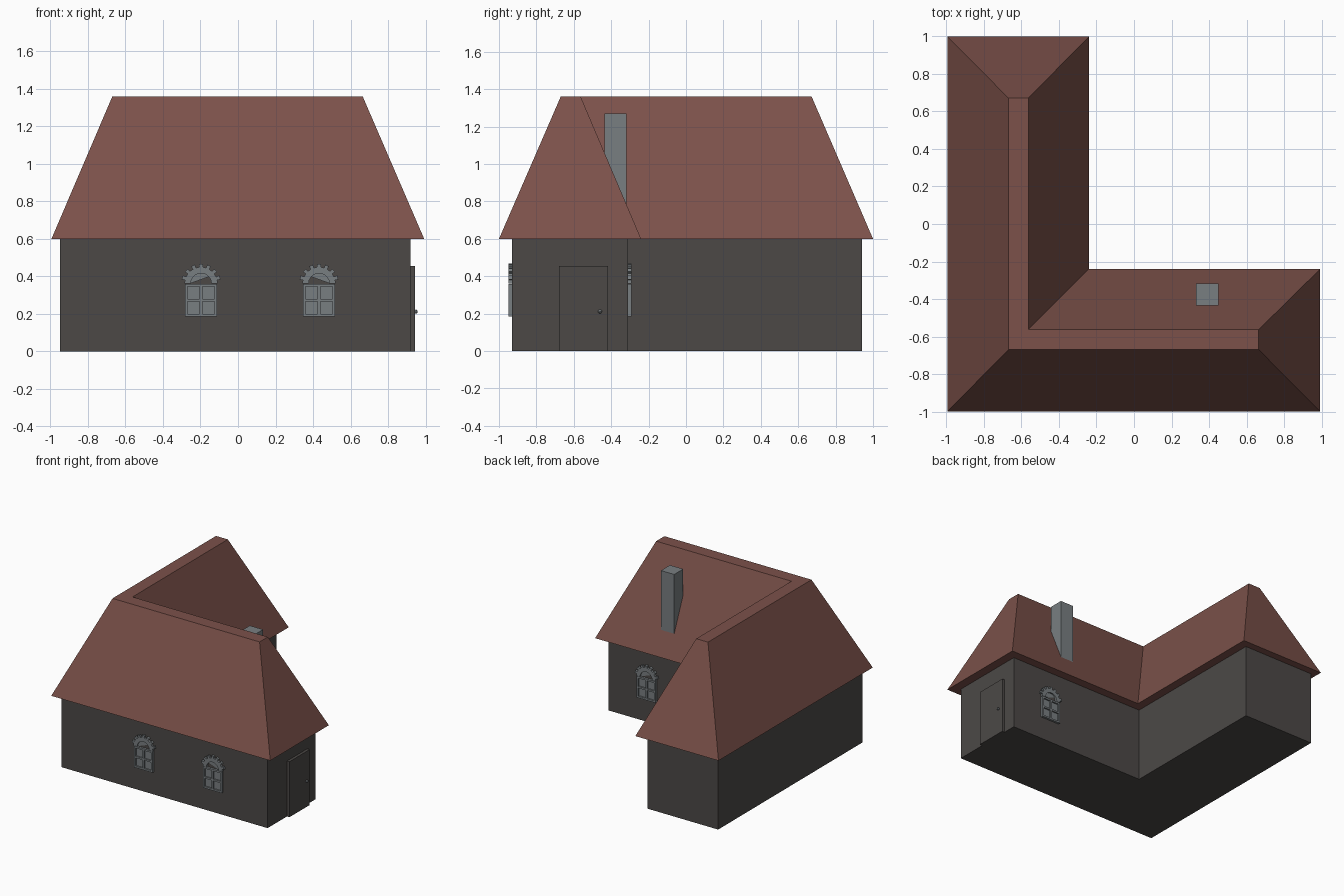
import bpy, bmesh, math

if "Cube" in bpy.data.objects:
    bpy.data.objects.remove(bpy.data.objects["Cube"])


def material(name, rgb):
    m = bpy.data.materials.new(name)
    m.diffuse_color = (*rgb, 1)
    m.use_nodes = True
    m.node_tree.nodes["Principled BSDF"].inputs["Base Color"].default_value = m.diffuse_color
    return m


ROOF = material("roof red brown", (0.200, 0.083, 0.068))
WALL = material("wall dark grey", (0.072, 0.066, 0.062))
STONE = material("blue grey stone", (0.190, 0.210, 0.220))


def finish(bm, name, mat):
    bmesh.ops.recalc_face_normals(bm, faces=bm.faces)
    me = bpy.data.meshes.new(name)
    bm.to_mesh(me)
    bm.free()
    me.materials.append(mat)
    ob = bpy.data.objects.new(name, me)
    bpy.context.collection.objects.link(ob)
    return ob


def loft(name, low, high, mat):
    """Closed solid between two matching rings of 3D points."""
    bm = bmesh.new()
    a = [bm.verts.new(p) for p in low]
    b = [bm.verts.new(p) for p in high]
    n = len(a)
    for i in range(n):
        j = (i + 1) % n
        bm.faces.new((a[i], a[j], b[j], b[i]))
    bm.faces.new(a[::-1])
    bm.faces.new(b)
    return finish(bm, name, mat)


def box(name, lo, hi, mat):
    ring = [(lo[0], lo[1]), (hi[0], lo[1]), (hi[0], hi[1]), (lo[0], hi[1])]
    return loft(name, [(*p, lo[2]) for p in ring], [(*p, hi[2]) for p in ring], mat)


def ell(x0, x1, xi, y0, y1, yi, z):
    """L-shaped ring: outer bounds and the inner corner (xi, yi)."""
    return [(x, y, z) for x, y in
            ((x0, y0), (x1, y0), (x1, yi), (xi, yi), (xi, y1), (x0, y1))]


# Walls and hipped roof with a narrow flat ridge
wall = (-0.95, 0.92, -0.31, -0.93, 0.94, -0.31)
loft("walls", ell(*wall, 0), ell(*wall, 0.6), WALL)
loft("roof", ell(-0.995, 0.993, -0.24, -1, 1, -0.24, 0.6),
     ell(-0.67, 0.665, -0.563, -0.67, 0.672, -0.563, 1.36), ROOF)

# Chimney on the inner slope
box("chimney", (0.33, -0.435, 0.78), (0.45, -0.318, 1.27), STONE)

# Door on the right end, with a round knob
box("door", (0.91, -0.68, 0), (0.943, -0.417, 0.455), WALL)
bm = bmesh.new()
bmesh.ops.create_icosphere(bm, subdivisions=2, radius=0.011)
bmesh.ops.translate(bm, verts=bm.verts, vec=(0.948, -0.46, 0.212))
finish(bm, "door_knob", STONE)


def window(name, cx, y, out, flip):
    """Arched window on a wall at y, facing out (-1 front, 1 back)."""
    def plate(part, pts, depth):
        loft(name + part, [(cx + u, y - out * 0.005, v) for u, v in pts],
             [(cx + u, y + out * depth, v) for u, v in pts], STONE)

    def rect(part, u0, u1, v0, v1, depth):
        plate(part, [(u0, v0), (u1, v0), (u1, v1), (u0, v1)], depth)

    def polar(r, deg):
        t = math.radians(deg)
        return (r * math.cos(t), 0.362 + r * math.sin(t))

    # Four recessed panes behind a frame of bars
    w, b, z0, z1 = 0.085, 0.014, 0.185, 0.36
    rect("_panes", -w, w, z0, z1, 0.006)
    for i, u in enumerate((-w, -b / 2, w - b)):
        rect("_upright_%d" % i, u, u + b, z0, z1, 0.018)
    for i, v in enumerate((z0, (z0 + z1 - b) / 2, z1 - b)):
        rect("_crossbar_%d" % i, -w, w, v, v + b, 0.018)
    # Toothed stone arch: alternating short and long blocks
    n = 15
    outer = []
    for i in range(n):
        r = 0.088 if i % 2 == 0 else 0.106
        outer += [polar(r, 180 * i / n), polar(r, 180 * (i + 1) / n)]
    inner = [polar(0.055, 180 - 18 * i) for i in range(11)]
    plate("_arch", outer + inner, 0.018)
    # Arch infill, cut by a sloping chord
    fill = [polar(0.058, 40 + 14 * i) for i in range(11)]
    plate("_arch_infill", [(u * flip, v) for u, v in fill], 0.008)


window("front_window_left", -0.197, -0.93, -1, 1)
window("front_window_right", 0.432, -0.93, -1, -1)
window("back_window", 0.567, -0.31, 1, -1)
